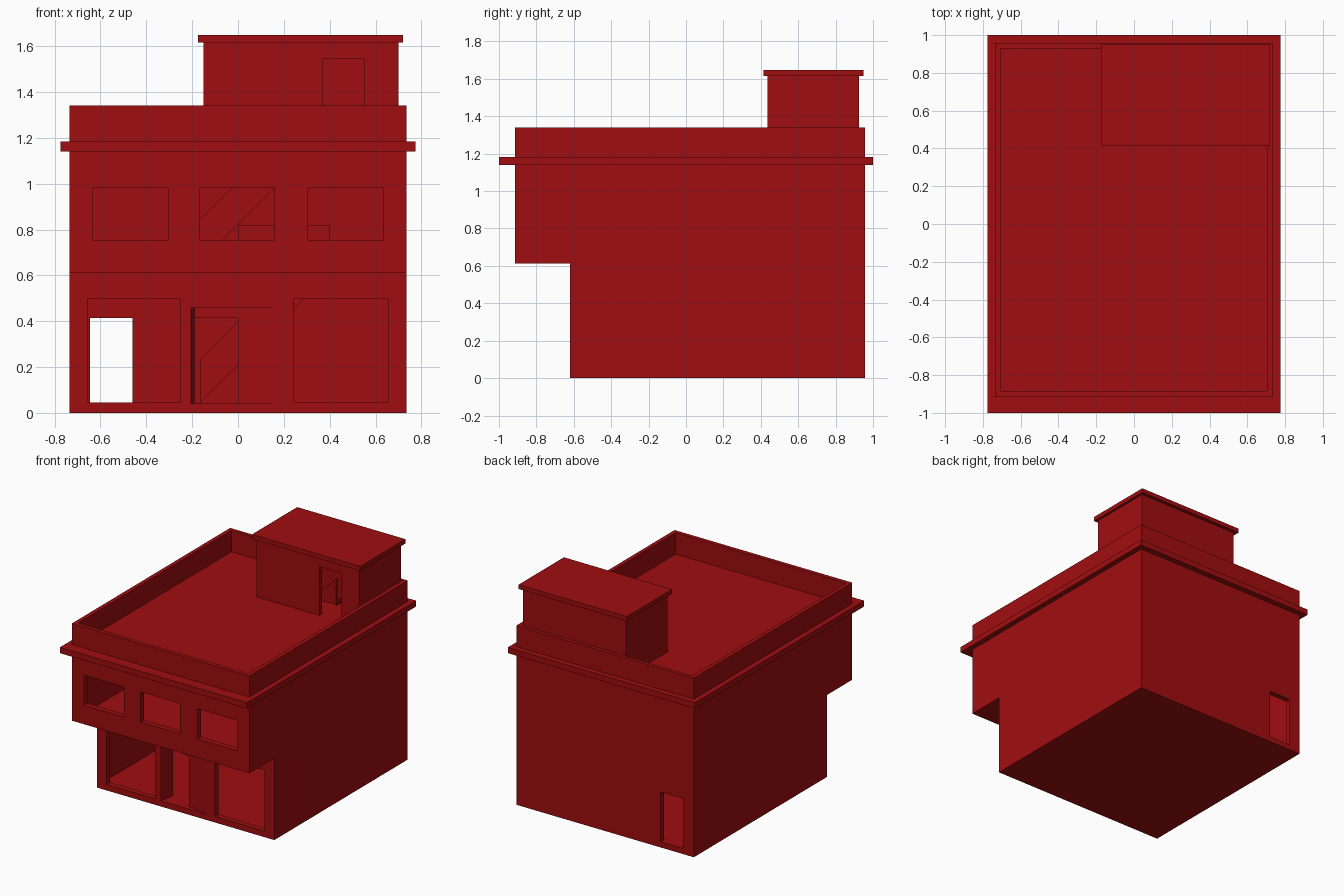
import bpy, bmesh
from mathutils import Vector

cube = bpy.data.objects.get("Cube")
if cube:
    bpy.data.objects.remove(cube, do_unlink=True)

red = bpy.data.materials.new("deep_red")
red.use_nodes = True
red.diffuse_color = (0.35, 0.004, 0.005, 1)
red.node_tree.nodes["Principled BSDF"].inputs["Base Color"].default_value = red.diffuse_color


def prism(name, points, axis, lo, hi):
    """Extrude a 2D outline along an axis (outline uses the other two axes in order)."""
    bm = bmesh.new()
    place = {"x": lambda a, b, d: (d, a, b),
             "y": lambda a, b, d: (a, d, b),
             "z": lambda a, b, d: (a, b, d)}[axis]
    face = bm.faces.new([bm.verts.new(place(a, b, lo)) for a, b in points])
    result = bmesh.ops.extrude_face_region(bm, geom=[face])
    verts = [g for g in result["geom"] if isinstance(g, bmesh.types.BMVert)]
    bmesh.ops.translate(bm, verts=verts, vec=Vector(place(0, 0, hi - lo)))
    bmesh.ops.recalc_face_normals(bm, faces=bm.faces)
    mesh = bpy.data.meshes.new(name)
    bm.to_mesh(mesh)
    bm.free()
    mesh.materials.append(red)
    obj = bpy.data.objects.new(name, mesh)
    bpy.context.collection.objects.link(obj)
    return obj


def box(name, x, y, z):
    outline = [(x[0], y[0]), (x[1], y[0]), (x[1], y[1]), (x[0], y[1])]
    return prism(name, outline, "z", *z)


def cut(obj, cutter):
    """Subtract a cutter, bake the result and remove the cutter."""
    mod = obj.modifiers.new("cut", "BOOLEAN")
    mod.operation = "DIFFERENCE"
    mod.solver = "EXACT"
    mod.object = cutter
    bpy.context.view_layer.update()
    graph = bpy.context.evaluated_depsgraph_get()
    mesh = bpy.data.meshes.new_from_object(obj.evaluated_get(graph))
    obj.modifiers.clear()
    obj.data = mesh
    bpy.data.objects.remove(cutter, do_unlink=True)


def cut_box(obj, x, y, z):
    cut(obj, box("cutter", x, y, z))


W = 0.735                    # half width of the building
FRONT, BACK = -0.915, 0.957  # upper storey
SHOP = -0.62                 # recessed ground storey front
FLOOR, ROOF, TOP = 0.64, 1.18, 1.34

# Main building with overhanging upper storey
body = prism("building_shell", [(SHOP, 0), (BACK, 0), (BACK, TOP), (FRONT, TOP),
                                (FRONT, 0.613), (SHOP, 0.613)], "x", -W, W)
inside = (-0.70, 0.70)
cut_box(body, inside, (SHOP + 0.04, 0.917), (0.04, 0.60))
cut_box(body, inside, (FRONT + 0.04, 0.917), (FLOOR, 1.14))
cut_box(body, (-0.705, 0.705), (-0.885, 0.93), (ROOF, 1.5))

# Upper windows, shop windows, back door
for x in ((-0.635, -0.305), (-0.165, 0.16), (0.305, 0.635)):
    cut_box(body, x, (-1.1, -0.8), (0.755, 0.98))
for x in ((-0.655, -0.25), (0.245, 0.655)):
    cut_box(body, x, (-0.8, -0.55), (0.045, 0.5))
cut_box(body, (-0.645, -0.46), (0.8, 1.1), (0.042, 0.415))

# Stairwell openings through the two slabs
cut_box(body, (0, 0.40), (0.64, 0.91), (0.58, 0.66))
cut_box(body, (0, 0.37), (0.64, 0.91), (1.12, 1.2))

# Slanted entrance recess with its doorway
porch = prism("entrance_surround", [(-0.24, -0.59), (-0.24, -0.5), (-0.18, -0.5), (0.2, -0.585)],
              "z", 0.03, 0.49)
for part in (body, porch):
    recess = [(0.18, SHOP), (0.18, -0.7), (-0.205, -0.7), (-0.205, SHOP), (-0.19, -0.54)]
    cut(part, prism("cutter", recess, "z", 0.042, 0.457))
    cut_box(part, (-0.19, 0), (-0.66, -0.45), (0.042, 0.415))

# Cornice band around the building
cornice = box("cornice", (-0.775, 0.775), (-1, 1), (1.14, 1.183))
cut_box(cornice, (-0.72, 0.72), (-0.9, 0.942), (1, 1.3))

# Rooftop stair house
house = box("stair_house", (-0.15, 0.70), (0.435, 0.925), (ROOF - 0.005, 1.618))
cut_box(house, (-0.12, 0.67), (0.465, 0.91), (1.1, 1.59))
cut_box(house, (0.37, 0.55), (0.3, 0.5), (ROOF, 1.545))
box("stair_house_cap", (-0.175, 0.72), (0.415, 0.95), (1.615, 1.648))


# Two stacked flights with solid balustrades
def sloped(name, x0, x1, low, high, y0, y1):
    outline = [(x0, x0 + low), (x1, x1 + low), (x1, x1 + high), (x0, x0 + high)]
    prism(name, outline, "y", y0, y1)


for name, base, end in (("lower", 0.21, 0.40), ("upper", 0.82, 0.36)):
    sloped(name + "_stair_ramp", -0.165, end, base, base + 0.03, 0.665, 0.91)
    sloped(name + "_stair_balustrade", -0.165, end, base, base + 0.19, 0.645, 0.665)

# Guard wall beside the stairwell
box("stairwell_guard", (0, 0.40), (0.615, 0.64), (FLOOR, 0.82))
